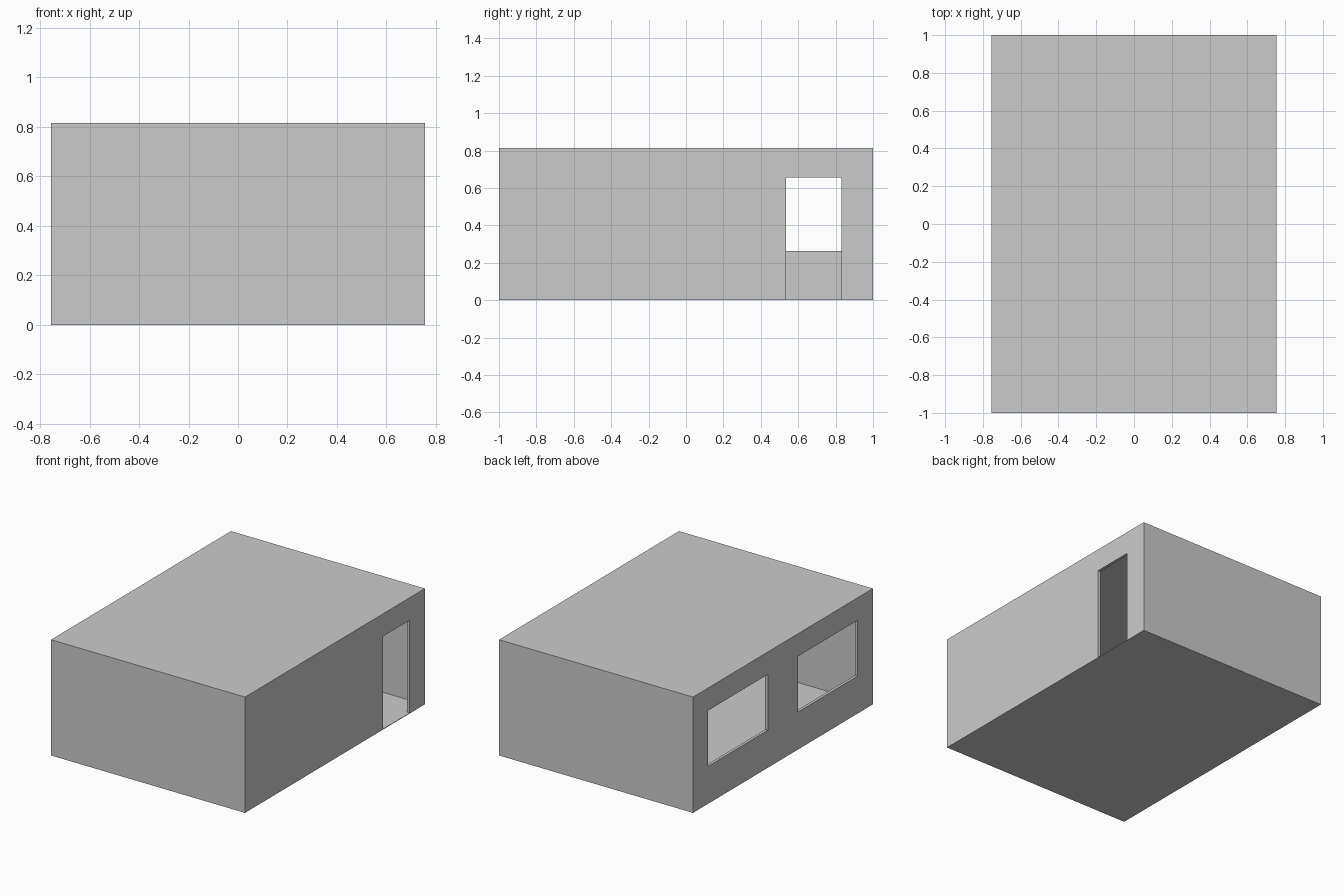
import bpy

if "Cube" in bpy.data.objects:
    bpy.data.objects.remove(bpy.data.objects["Cube"])

W, D, H = 1.51, 2.0, 0.815      # overall room size
T = 0.012                       # wall and ceiling thickness
FLOOR = 0.004                   # floor thickness
F, DEPTH = 0.014, 0.02          # window/door frame width and depth


def box(name, lo, hi):
    """Axis-aligned box between two corners."""
    size = [b - a for a, b in zip(lo, hi)]
    mid = [(a + b) / 2 for a, b in zip(lo, hi)]
    bpy.ops.mesh.primitive_cube_add(size=1, location=mid)
    ob = bpy.context.object
    ob.name = name
    ob.scale = size
    bpy.ops.object.transform_apply(location=True, rotation=False, scale=True)
    return ob


def cut(target, lo, hi):
    """Subtract a box from the target and discard the cutter."""
    cutter = box("cutter", lo, hi)
    cutter.hide_render = True
    mod = target.modifiers.new("cut", 'BOOLEAN')
    mod.operation, mod.solver, mod.object = 'DIFFERENCE', 'EXACT', cutter
    bpy.context.view_layer.objects.active = target
    bpy.ops.object.modifier_apply(modifier=mod.name)
    bpy.data.objects.remove(cutter)


def frame(name, side, y0, y1, z0, z1, sill):
    """Frame lining an opening, flush with the outside of the wall."""
    xa, xb = sorted((side * W / 2, side * (W / 2 - DEPTH)))
    box(name + "_jamb_a", (xa, y0, z0), (xb, y0 + F, z1))
    box(name + "_jamb_b", (xa, y1 - F, z0), (xb, y1, z1))
    box(name + "_head", (xa, y0 + F, z1 - F), (xb, y1 - F, z1))
    if sill:
        box(name + "_sill", (xa, y0 + F, z0), (xb, y1 - F, z0 + F))


# hollow room: walls, floor and roof in one shell
room = box("room_shell", (-W / 2, -D / 2, 0), (W / 2, D / 2, H))
cut(room, (-W / 2 + T, -D / 2 + T, FLOOR), (W / 2 - T, D / 2 - T, H - T))

# openings: one door on the right, two mirrored windows on the left
openings = [
    ("door", 1, 0.52, 0.845, FLOOR, 0.67, False),
    ("back_window", -1, 0.155, 0.845, 0.25, 0.67, True),
    ("front_window", -1, -0.845, -0.155, 0.25, 0.67, True),
]
for name, side, y0, y1, z0, z1, sill in openings:
    xa, xb = sorted((side * (W / 2 - 0.1), side * (W / 2 + 0.1)))
    cut(room, (xa, y0, z0), (xb, y1, z1))
    frame(name, side, y0, y1, z0, z1, sill)
